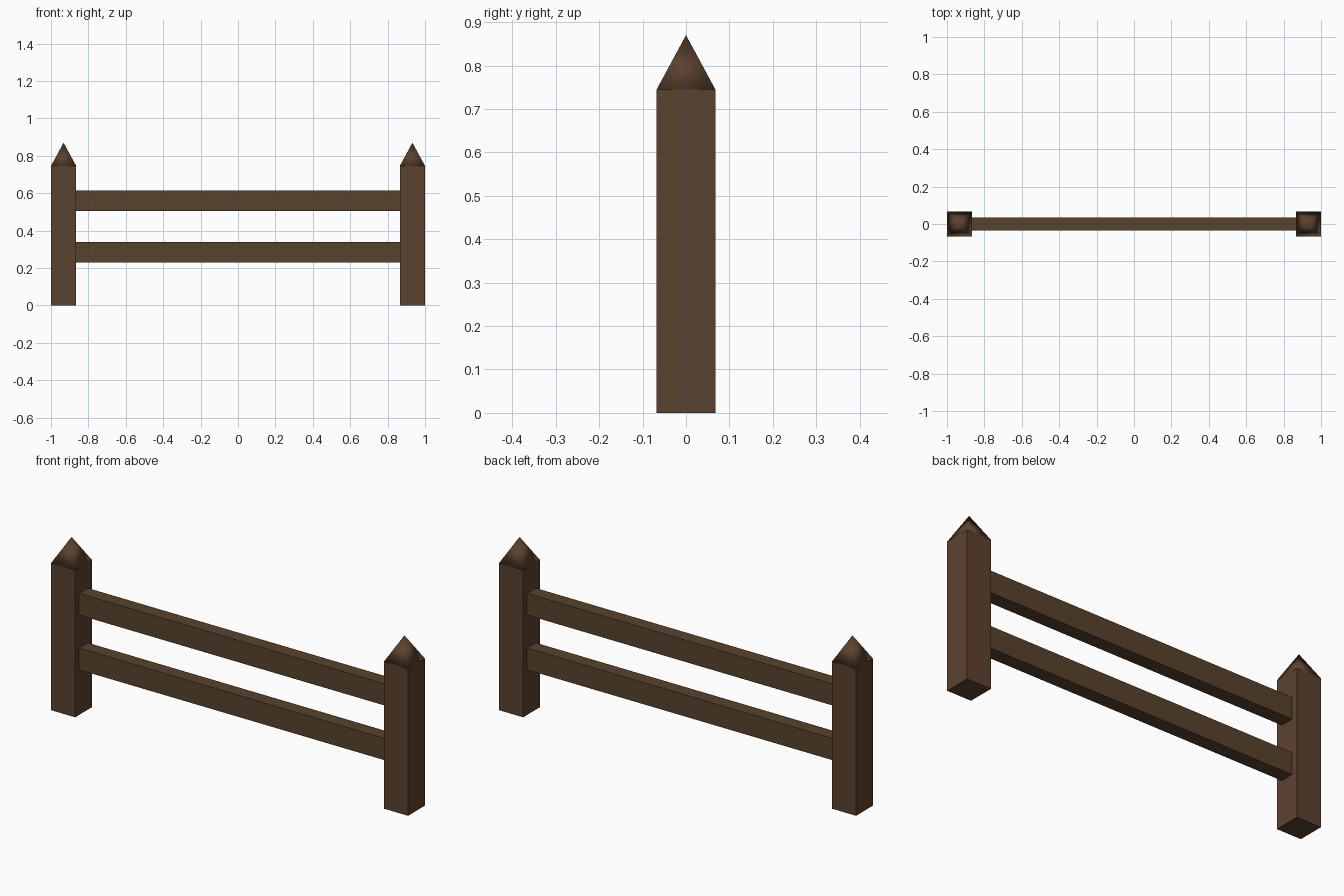
import bpy
import math

if "Cube" in bpy.data.objects:
    bpy.data.objects.remove(bpy.data.objects["Cube"])

POST_W, POST_H, CAP_TOP = 0.135, 0.745, 0.87
POST_X = 1 - POST_W / 2


def material(name, rgb):
    mat = bpy.data.materials.new(name)
    mat.diffuse_color = (*rgb, 1)
    mat.use_nodes = True
    mat.node_tree.nodes["Principled BSDF"].inputs["Base Color"].default_value = mat.diffuse_color
    return mat


post_wood = material("post_wood", (0.105, 0.054, 0.028))
rail_wood = material("rail_wood", (0.098, 0.054, 0.027))


def finish(name, mat):
    obj = bpy.context.object
    obj.name = name
    obj.data.materials.append(mat)
    return obj


def box(name, centre, size, mat):
    bpy.ops.mesh.primitive_cube_add(size=1, location=centre)
    bpy.context.object.scale = size
    bpy.ops.object.transform_apply(location=False, rotation=False, scale=True)
    return finish(name, mat)


# Posts with pointed, smooth-shaded caps
for side, sx in (("left", -1), ("right", 1)):
    box(f"{side}_post", (sx * POST_X, 0, POST_H / 2), (POST_W, POST_W, POST_H), post_wood)
    bpy.ops.mesh.primitive_cone_add(
        vertices=4, radius1=POST_W / math.sqrt(2), radius2=0, depth=CAP_TOP - POST_H,
        location=(sx * POST_X, 0, (POST_H + CAP_TOP) / 2), rotation=(0, 0, math.pi / 4))
    bpy.ops.object.transform_apply(location=False, rotation=True, scale=False)
    bpy.ops.object.shade_smooth()
    finish(f"{side}_post_cap", post_wood)

# Horizontal rails, set slightly into the posts
for name, z in (("lower_rail", 0.283), ("upper_rail", 0.56)):
    box(name, (0, 0, z), (1.76, 0.07, 0.11), rail_wood)
